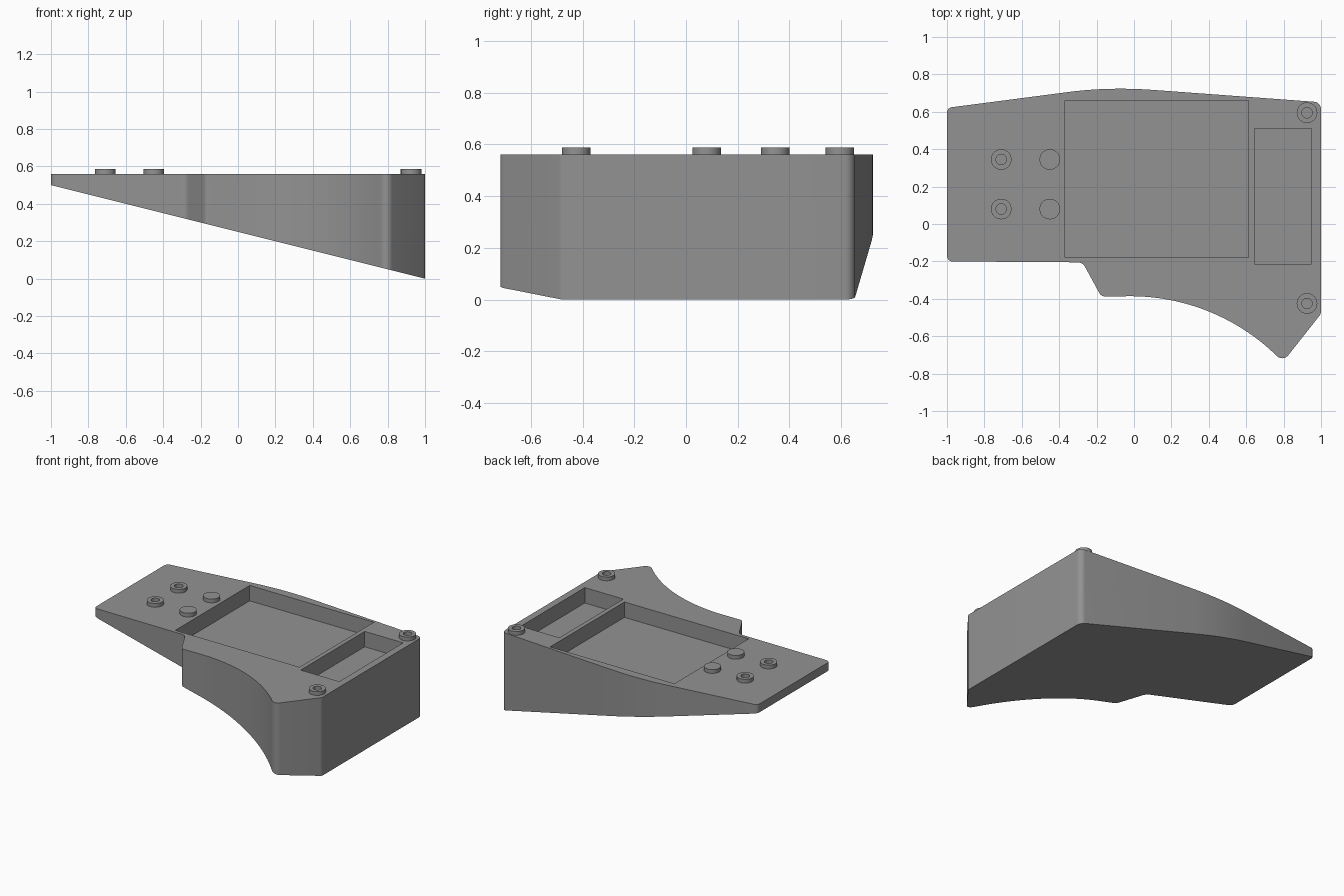
import bpy, bmesh, math
from mathutils import Vector

if "Cube" in bpy.data.objects:
    bpy.data.objects.remove(bpy.data.objects["Cube"])

TOP = 0.56          # deck height
POCKET_DEPTH = 0.11

grey = bpy.data.materials.new("mid grey")
grey.diffuse_color = (0.29, 0.29, 0.29, 1)
grey.use_nodes = True
grey.node_tree.nodes["Principled BSDF"].inputs["Base Color"].default_value = grey.diffuse_color


def make_object(name, bm):
    bmesh.ops.recalc_face_normals(bm, faces=bm.faces)
    mesh = bpy.data.meshes.new(name)
    bm.to_mesh(mesh)
    bm.free()
    mesh.materials.append(grey)
    obj = bpy.data.objects.new(name, mesh)
    bpy.context.collection.objects.link(obj)
    return obj


def smooth(obj):
    bpy.ops.object.select_all(action='DESELECT')
    obj.select_set(True)
    bpy.context.view_layer.objects.active = obj
    bpy.ops.object.shade_smooth_by_angle(angle=math.radians(30))


def fillet(points, steps=8):
    """Round each (x, y, radius) corner of a closed outline with an arc."""
    out = []
    for i, (x, y, r) in enumerate(points):
        p = Vector((x, y))
        if r == 0:
            out.append(p)
            continue
        a = (Vector(points[i - 1][:2]) - p).normalized()
        b = (Vector(points[(i + 1) % len(points)][:2]) - p).normalized()
        half = a.angle(b) / 2
        centre = p + (a + b).normalized() * r / math.sin(half)
        start = p + a * r / math.tan(half) - centre
        end = p + b * r / math.tan(half) - centre
        sweep = start.angle_signed(end)
        for k in range(steps + 1):
            t = -sweep * k / steps
            c, s = math.cos(t), math.sin(t)
            out.append(centre + Vector((start.x * c - start.y * s,
                                        start.x * s + start.y * c)))
    return out


# Outline of the case, counter-clockwise from the front left corner
outline = [(-1, -0.2, 0.03), (-0.275, -0.205, 0.045), (-0.175, -0.388, 0.035)]
# Concave palm-side sweep
end_angle = math.asin(0.765 / 1.12)
for i in range(25):
    t = end_angle * i / 24
    outline.append((-0.02 + 1.12 * math.sin(t), -1.506 + 1.12 * math.cos(t), 0))
outline += [(0.797, -0.737, 0.04), (1, -0.48, 0.04), (1, 0.651, 0.04)]
# Gently bowed back edge
p0, p1, p2 = Vector((0.1, 0.717)), Vector((-0.13, 0.7335)), Vector((-0.34, 0.707))
for i in range(17):
    t = i / 16
    q = p0 * (1 - t) ** 2 + p1 * 2 * t * (1 - t) + p2 * t * t
    outline.append((q.x, q.y, 0))
outline.append((-1, 0.621, 0.03))

# Wedge body: flat deck, sloping underside
bm = bmesh.new()
pts = fillet(outline)
upper = [bm.verts.new((p.x, p.y, TOP)) for p in pts]
lower = [bm.verts.new((p.x, p.y, 0.25 * (1 - p.x))) for p in pts]
bm.faces.new(upper)
bm.faces.new(lower[::-1])
for i in range(len(pts)):
    j = (i + 1) % len(pts)
    bm.faces.new((lower[i], lower[j], upper[j], upper[i]))
body = make_object("wedge_body", bm)

# Two rectangular pockets cut into the deck
for name, x0, x1, y0, y1 in (("large_pocket_cutter", -0.37, 0.613, -0.18, 0.66),
                             ("small_pocket_cutter", 0.645, 0.95, -0.213, 0.51)):
    bm = bmesh.new()
    bmesh.ops.create_cube(bm, size=1)
    for v in bm.verts:
        v.co = (x1 if v.co.x > 0 else x0, y1 if v.co.y > 0 else y0,
                TOP + 0.1 if v.co.z > 0 else TOP - POCKET_DEPTH)
    cutter = make_object(name, bm)
    cutter.hide_render = True
    mod = body.modifiers.new(name, 'BOOLEAN')
    mod.operation, mod.solver, mod.object = 'DIFFERENCE', 'EXACT', cutter
    bpy.context.view_layer.objects.active = body
    bpy.ops.object.modifier_apply(modifier=mod.name)
    bpy.data.objects.remove(cutter)
smooth(body)


# Round studs on the deck, some with a centre hole
def stud(name, x, y, hole, sides=40):
    profile = [(0.055, TOP - 0.002), (0.055, TOP + 0.027)]
    if hole:
        profile += [(0.028, TOP + 0.027), (0.028, TOP + 0.001)]
    bm = bmesh.new()
    rings = []
    for r, z in profile:
        rings.append([bm.verts.new((x + r * math.cos(2 * math.pi * k / sides),
                                    y + r * math.sin(2 * math.pi * k / sides), z))
                      for k in range(sides)])
    for a, b in zip(rings, rings[1:]):
        for k in range(sides):
            n = (k + 1) % sides
            bm.faces.new((a[k], a[n], b[n], b[k]))
    bm.faces.new(rings[0][::-1])
    bm.faces.new(rings[-1])
    smooth(make_object(name, bm))


for i, y in enumerate((0.08, 0.345)):
    stud(f"hollow_left_stud_{i + 1}", -0.71, y, True)
    stud(f"solid_left_stud_{i + 1}", -0.45, y, False)
for i, y in enumerate((-0.425, 0.595)):
    stud(f"hollow_right_stud_{i + 1}", 0.925, y, True)
